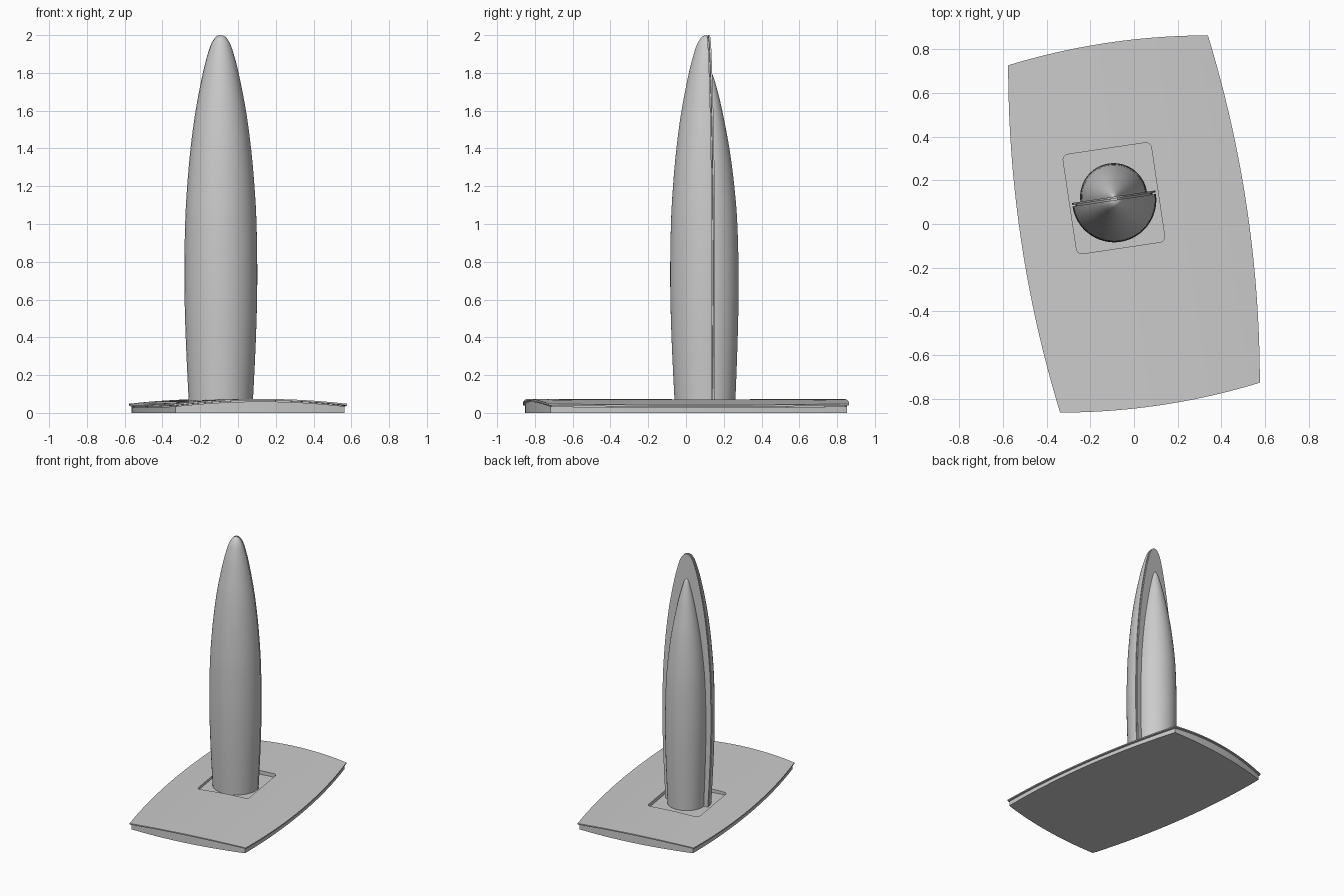
import bpy, bmesh, math
from mathutils import Matrix

if "Cube" in bpy.data.objects:
    bpy.data.objects.remove(bpy.data.objects["Cube"])

TURN = Matrix.Rotation(math.radians(8.5), 4, 'Z')
AXIS = TURN.inverted() @ Matrix.Translation((-0.092, 0.118, 0)).to_translation()
FLOOR = 0.045


def finish(name, bm, smooth=True, offset=(0, 0, 0)):
    bmesh.ops.remove_doubles(bm, verts=bm.verts, dist=1e-5)
    bmesh.ops.recalc_face_normals(bm, faces=bm.faces)
    bm.transform(TURN @ Matrix.Translation(offset))
    me = bpy.data.meshes.new(name)
    bm.to_mesh(me)
    bm.free()
    ob = bpy.data.objects.new(name, me)
    bpy.context.collection.objects.link(ob)
    bpy.ops.object.select_all(action='DESELECT')
    ob.select_set(True)
    bpy.context.view_layer.objects.active = ob
    if smooth:
        bpy.ops.object.shade_smooth_by_angle(angle=math.radians(30))
    return ob


# smooth radius-by-height profile through a few points
def smooth_profile(pts, steps=5):
    p = [pts[0]] + pts + [pts[-1]]
    out = []
    for a, b, c, d in zip(p, p[1:], p[2:], p[3:]):
        for i in range(steps):
            t = i / steps
            out.append(tuple(0.5 * (2 * b[k] + (c[k] - a[k]) * t
                       + (2 * a[k] - 5 * b[k] + 4 * c[k] - d[k]) * t * t
                       + (3 * b[k] - a[k] - 3 * c[k] + d[k]) * t ** 3) for k in (0, 1)))
    return out + [pts[-1]]


# half of a turned body, flat on the cut side
def half_body(name, prof, start, y, n=32):
    bm = bmesh.new()
    rings = [[bm.verts.new((r * math.cos(start + math.pi * i / n),
                            y + r * math.sin(start + math.pi * i / n), z))
              for i in range(n + 1)] for r, z in prof[:-1]]
    tip = bm.verts.new((0, y, prof[-1][1]))
    for a, b in zip(rings, rings[1:]):
        for i in range(n):
            bm.faces.new((a[i], a[i + 1], b[i + 1], b[i]))
    for i in range(n):
        bm.faces.new((rings[-1][i], rings[-1][i + 1], tip))
    bm.faces.new(rings[0])
    bm.faces.new([r[0] for r in rings] + [tip] + [r[-1] for r in reversed(rings)])
    return finish(name, bm, offset=AXIS)


# flat plate with the outline of the profile
def plate(name, prof, y0, y1, inset=0):
    bm = bmesh.new()
    out = [(max(r - inset, 0.002), z) for r, z in prof[:-1]]
    out = out + [(0, prof[-1][1] - inset)] + [(-r, z) for r, z in reversed(out)]
    f = bm.faces.new([bm.verts.new((x, y0, min(z, prof[-1][1] - inset) if abs(x) < 0.03 else z))
                      for x, z in out])
    ext = bmesh.ops.extrude_face_region(bm, geom=[f])
    bmesh.ops.translate(bm, vec=(0, y1 - y0, 0),
                        verts=[v for v in ext['geom'] if isinstance(v, bmesh.types.BMVert)])
    return finish(name, bm, offset=AXIS)


# base: domed slab lip, groove and lower body
NX, NY = 24, 24


def base_point(u, v, inset):
    return (u * (0.4625 + 0.06 * (1 - v * v) - inset),
            v * (0.804 + 0.0345 * (1 - u * u) - inset))


def dome(x):
    return 0.074 - 0.03 * (x / 0.5) ** 2


edge = ([(-1 + 2 * i / NX, -1) for i in range(NX)] + [(1, -1 + 2 * i / NY) for i in range(NY)]
        + [(1 - 2 * i / NX, 1) for i in range(NX)] + [(-1, 1 - 2 * i / NY) for i in range(NY)])
bm = bmesh.new()
grid = [[None] * (NY + 1) for _ in range(NX + 1)]
for i in range(NX + 1):
    for j in range(NY + 1):
        x, y = base_point(-1 + 2 * i / NX, -1 + 2 * j / NY, 0)
        grid[i][j] = bm.verts.new((x, y, dome(x)))
for i in range(NX):
    for j in range(NY):
        bm.faces.new((grid[i][j], grid[i + 1][j], grid[i + 1][j + 1], grid[i][j + 1]))
loops = []
for inset, drop in ((0, 0), (0, 0.009), (0.018, 0.009), (0.018, 0.014), (0.01, 0.014), (0.01, None)):
    ring = []
    for u, v in edge:
        x, y = base_point(u, v, inset)
        ring.append(bm.verts.new((x, y, 0 if drop is None else dome(base_point(u, v, 0)[0]) - drop)))
    loops.append(ring)
for a, b in zip(loops, loops[1:]):
    for i in range(len(a)):
        k = (i + 1) % len(a)
        bm.faces.new((a[i], a[k], b[k], b[i]))
bm.faces.new(loops[-1])
base = finish("base", bm, smooth=False)

# rounded rectangular recess cut into the base
bm = bmesh.new()
R, hw, hl = 0.025, 0.204, 0.23
pts = []
for k, (sx, sy) in enumerate(((1, 1), (-1, 1), (-1, -1), (1, -1))):
    for i in range(7):
        a = math.pi / 2 * (k + i / 6)
        pts.append((sx * (hw - R) + R * math.cos(a), sy * (hl - R) + R * math.sin(a), FLOOR))
f = bm.faces.new([bm.verts.new(p) for p in pts])
ext = bmesh.ops.extrude_face_region(bm, geom=[f])
bmesh.ops.translate(bm, vec=(0, 0, 0.2),
                    verts=[v for v in ext['geom'] if isinstance(v, bmesh.types.BMVert)])
cutter = finish("recess_cutter", bm, smooth=False, offset=AXIS)
cutter.hide_render = True
mod = base.modifiers.new("recess", 'BOOLEAN')
mod.operation, mod.solver, mod.object = 'DIFFERENCE', 'EXACT', cutter
bpy.ops.object.select_all(action='DESELECT')
base.select_set(True)
bpy.context.view_layer.objects.active = base
bpy.ops.object.modifier_apply(modifier="recess")
bpy.data.objects.remove(cutter)
bpy.ops.object.shade_smooth_by_angle(angle=math.radians(30))

# upright body: large front half, groove spacer, back plate, smaller back half
front = smooth_profile([(0.169, FLOOR), (0.186, 0.4), (0.193, 0.7), (0.189, 1.0), (0.178, 1.2),
                        (0.160, 1.4), (0.133, 1.6), (0.094, 1.8), (0.068, 1.9), (0.051, 1.95),
                        (0.034, 1.98), (0.018, 1.995), (0, 2.0)])
back = smooth_profile([(0.136, FLOOR), (0.149, 0.4), (0.154, 0.7), (0.147, 1.0), (0.131, 1.2),
                       (0.105, 1.4), (0.067, 1.6), (0.038, 1.72), (0.016, 1.79), (0, 1.81)])
half_body("front_half", front, math.pi, -0.009)
plate("groove_spacer", front, -0.009, -0.002, inset=0.015)
plate("back_plate", front, -0.002, 0.007)
half_body("back_half", back, 0, 0.007)
